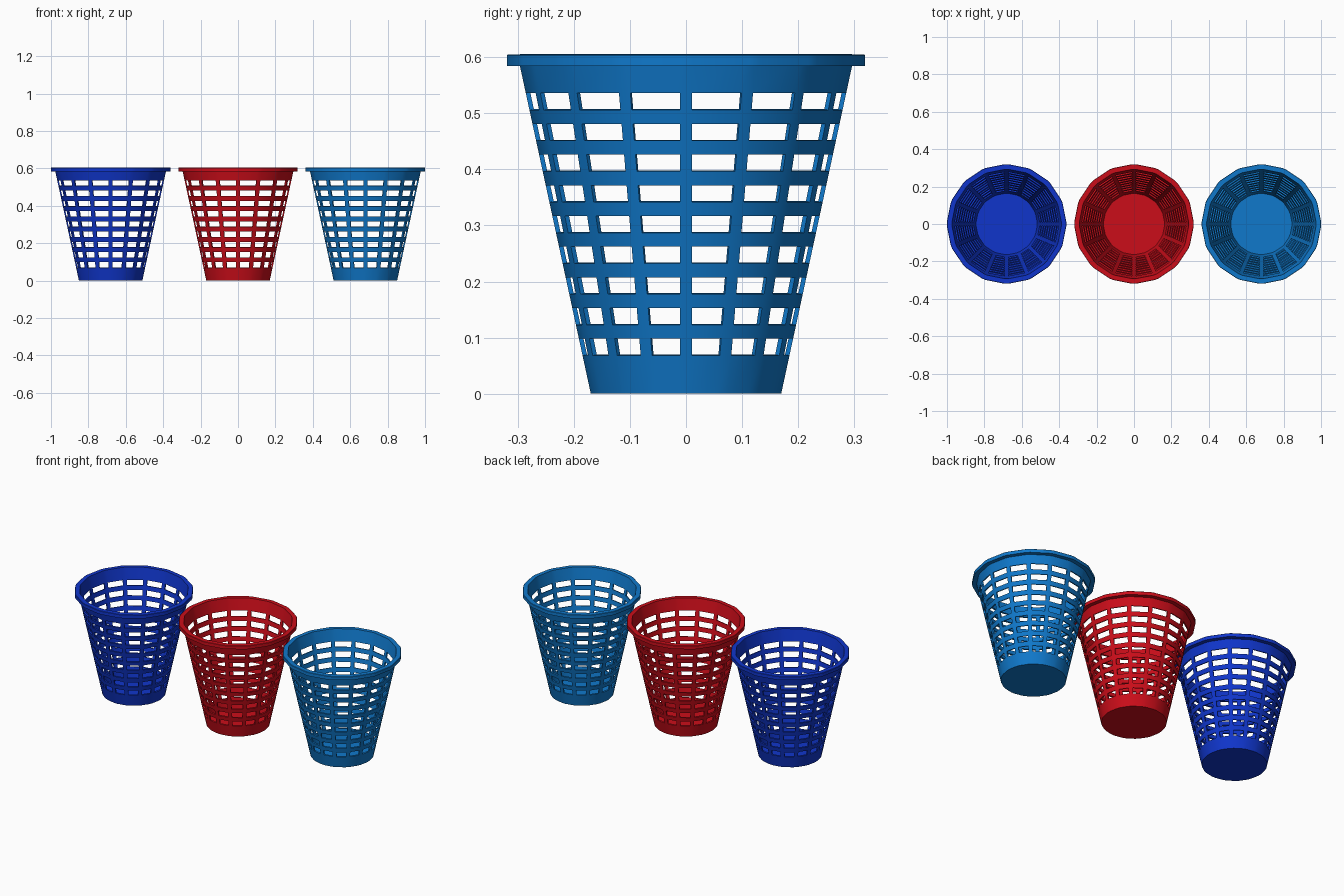
import bpy, bmesh
from math import sin, cos, asin, pi, radians

if "Cube" in bpy.data.objects:
    bpy.data.objects.remove(bpy.data.objects["Cube"])

BARS = 16            # upright bars around each basket
BAR_HALF = 0.011     # half width of an upright bar
ROWS = 9             # rows of openings
TOP = 0.604


def wall_radius(z):
    return 0.17 + 0.216 * z


def ring(bm, r, z):
    """Two points per upright bar, so bars and openings alternate."""
    d = asin(BAR_HALF / r)
    verts = []
    for k in range(BARS):
        for s in (-1, 1):
            a = 2 * pi * k / BARS + s * d
            verts.append(bm.verts.new((r * cos(a), r * sin(a), z)))
    return verts


def bridge(bm, low, high, bars_only=False):
    n = len(low)
    for j in range(n):
        if bars_only and j % 2:      # odd columns are the openings
            continue
        k = (j + 1) % n
        bm.faces.new((low[j], low[k], high[k], high[j]))


def finish(bm, name, x, mat, thickness=0):
    mesh = bpy.data.meshes.new(name)
    bm.to_mesh(mesh)
    bm.free()
    mesh.materials.append(mat)
    obj = bpy.data.objects.new(name, mesh)
    bpy.context.collection.objects.link(obj)
    obj.location.x = x
    bpy.ops.object.select_all(action='DESELECT')
    obj.select_set(True)
    bpy.context.view_layer.objects.active = obj
    if thickness:
        mod = obj.modifiers.new("thickness", 'SOLIDIFY')
        mod.thickness = thickness
        mod.offset = -1
        mod.use_even_offset = True
        bpy.ops.object.modifier_apply(modifier=mod.name)
    bpy.ops.object.shade_smooth_by_angle(angle=radians(30))


def basket(label, x, color):
    mat = bpy.data.materials.new(label + "_plastic")
    mat.diffuse_color = (*color, 1)
    mat.use_nodes = True
    mat.node_tree.nodes["Principled BSDF"].inputs["Base Color"].default_value = mat.diffuse_color

    # tapered lattice wall with closed floor
    levels = [0.0]
    for i in range(ROWS):
        z = 0.068 + i * 0.0547
        levels += [z, z + 0.030]
    levels.append(TOP)
    bm = bmesh.new()
    rings = [ring(bm, wall_radius(z), z) for z in levels]
    for i in range(len(rings) - 1):
        bridge(bm, rings[i], rings[i + 1], bars_only=i % 2 == 1)
    bm.faces.new(rings[0][::-1])
    finish(bm, label + "_basket_body", x, mat, 0.008)

    # overhanging rim
    section = [(0.294, 0.584), (0.3195, 0.584), (0.3195, 0.603),
               (0.3175, 0.605), (0.294, 0.605)]
    bm = bmesh.new()
    rings = [ring(bm, r, z) for r, z in section]
    for i in range(len(rings)):
        bridge(bm, rings[i], rings[(i + 1) % len(rings)])
    bmesh.ops.recalc_face_normals(bm, faces=bm.faces)
    finish(bm, label + "_basket_rim", x, mat)


basket("dark_blue", -0.681, (0.005, 0.036, 0.60))
basket("red", 0.0, (0.60, 0.004, 0.010))
basket("light_blue", 0.681, (0.005, 0.19, 0.60))
